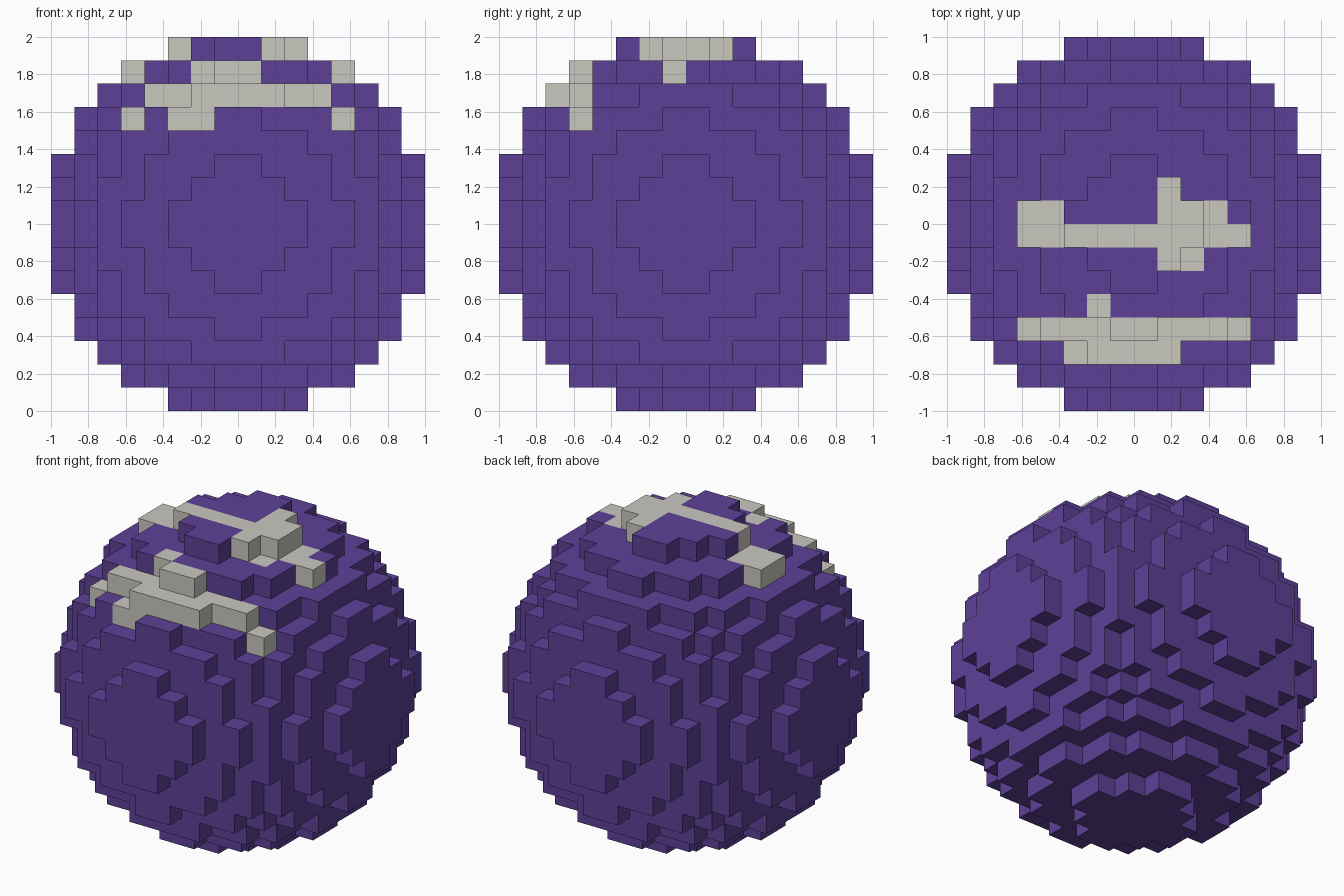
import bpy
import bmesh
from mathutils import Vector

if "Cube" in bpy.data.objects:
    bpy.data.objects.remove(bpy.data.objects["Cube"], do_unlink=True)

RADIUS = 8            # ball radius in voxels
SIZE = 1 / RADIUS     # voxel edge length


def make_material(name, rgb):
    mat = bpy.data.materials.new(name)
    mat.use_nodes = True
    color = (*rgb, 1)
    mat.diffuse_color = color
    mat.node_tree.nodes["Principled BSDF"].inputs["Base Color"].default_value = color
    return mat


def inside(i, j, k):
    """True when the voxel centre lies inside the ball."""
    return sum((c + 0.5) ** 2 for c in (i, j, k)) <= RADIUS ** 2


def build_voxels(name, cells, material):
    """Mesh the given voxels, keeping only faces open to the air."""
    bm = bmesh.new()
    verts = {}

    def corner(p):
        key = tuple(round(c) for c in p)
        if key not in verts:
            verts[key] = bm.verts.new((Vector(key) + Vector((0, 0, RADIUS))) * SIZE)
        return verts[key]

    for cell in cells:
        for axis in range(3):
            for side in (0, 1):
                near = list(cell)
                near[axis] += 2 * side - 1
                if inside(*near):
                    continue
                u, v = (axis + 1) % 3, (axis + 2) % 3
                loop = []
                for du, dv in ((0, 0), (1, 0), (1, 1), (0, 1)):
                    p = list(cell)
                    p[axis] += side
                    p[u] += du
                    p[v] += dv
                    loop.append(corner(p))
                bm.faces.new(loop if side else loop[::-1])
    mesh = bpy.data.meshes.new(name)
    bm.to_mesh(mesh)
    bm.free()
    mesh.materials.append(material)
    obj = bpy.data.objects.new(name, mesh)
    bpy.context.collection.objects.link(obj)
    return obj


purple = make_material("purple", (0.110, 0.051, 0.305))
pale_grey = make_material("pale grey", (0.584, 0.578, 0.527))

# Pale streaks seen from above: (row, first column, last column)
streaks = [
    (1, 1, 1), (0, -5, -4), (0, 1, 3), (-1, -5, 4), (-2, 1, 2),   # crown streak
    (-4, -2, -2), (-5, -5, 4), (-6, -3, 1),                       # front streak
]

span = range(-RADIUS, RADIUS)
ball = {(i, j, k) for i in span for j in span for k in span if inside(i, j, k)}

# Each streak colours the top voxel of its column
streak_cells = set()
for j, first, last in streaks:
    for i in range(first, last + 1):
        top = max(k for k in span if inside(i, j, k))
        streak_cells.add((i, j, top))
streak_cells.add((-2, -6, 4))   # drip below the front streak

build_voxels("ball_body", sorted(ball - streak_cells), purple)
build_voxels("pale_streaks", sorted(streak_cells), pale_grey)
